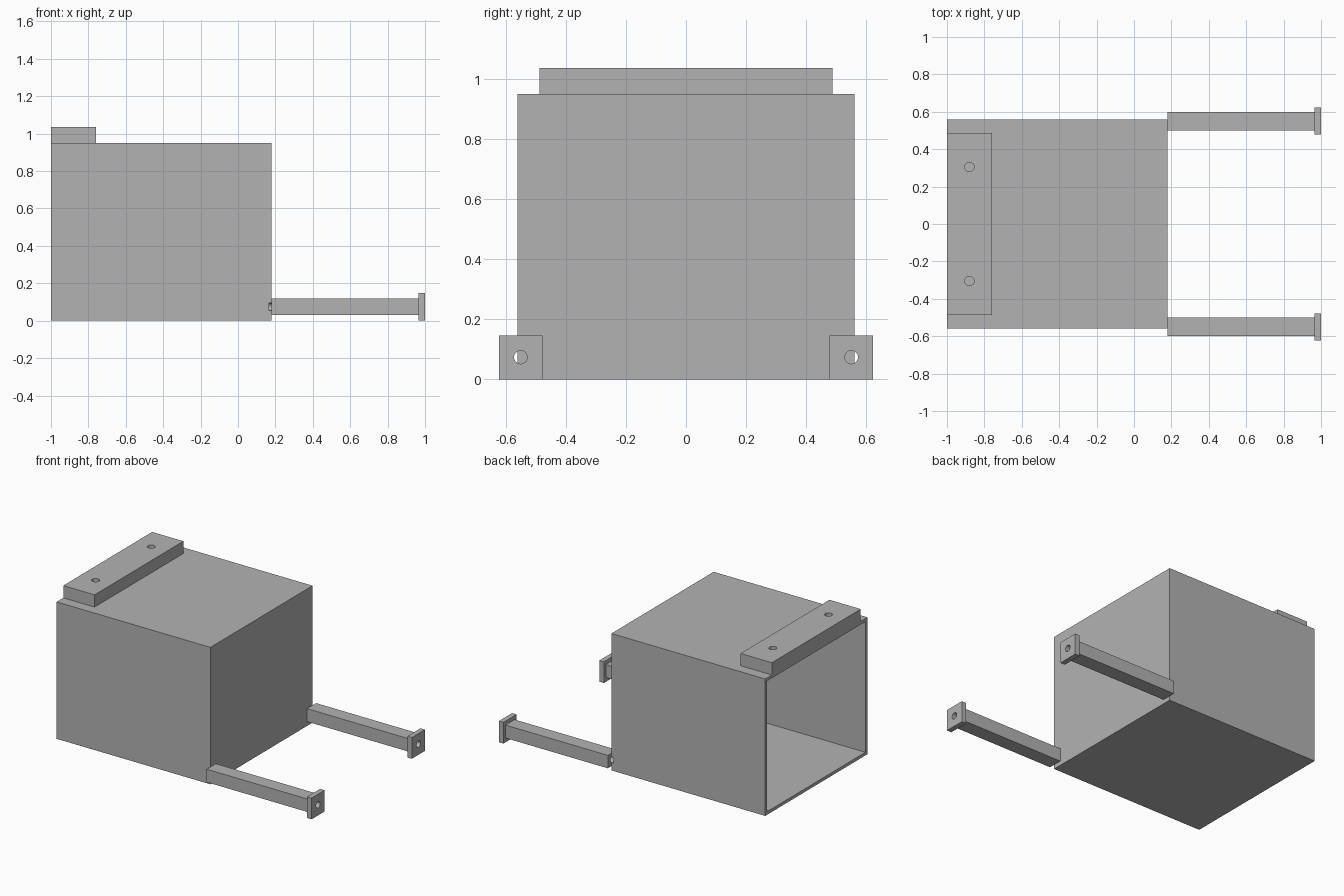
import bpy
import bmesh
from math import radians
from mathutils import Matrix, Vector

if "Cube" in bpy.data.objects:
    bpy.data.objects.remove(bpy.data.objects["Cube"], do_unlink=True)

GREY = (0.45, 0.45, 0.45, 1)
grey = bpy.data.materials.new("plain_grey")
grey.use_nodes = True
grey.diffuse_color = GREY
grey.node_tree.nodes["Principled BSDF"].inputs["Base Color"].default_value = GREY


def add_object(name, bm):
    mesh = bpy.data.meshes.new(name)
    bm.to_mesh(mesh)
    bm.free()
    mesh.materials.append(grey)
    obj = bpy.data.objects.new(name, mesh)
    bpy.context.scene.collection.objects.link(obj)
    return obj


def box(name, low, high):
    low, high = Vector(low), Vector(high)
    bm = bmesh.new()
    place = Matrix.Translation((low + high) / 2) @ Matrix.Diagonal((*(high - low), 1))
    bmesh.ops.create_cube(bm, size=1, matrix=place)
    return add_object(name, bm)


def rod(name, centre, radius, length, along_x=False):
    bm = bmesh.new()
    place = Matrix.Translation(centre)
    if along_x:
        place = place @ Matrix.Rotation(radians(90), 4, "Y")
    bmesh.ops.create_cone(bm, cap_ends=True, segments=32, radius1=radius,
                          radius2=radius, depth=length, matrix=place)
    return add_object(name, bm)


def cut(target, cutter):
    mod = target.modifiers.new("cut", "BOOLEAN")
    mod.operation = "DIFFERENCE"
    mod.solver = "EXACT"
    mod.object = cutter
    cutter.hide_render = True
    cutter.hide_set(True)


# Hollow housing, open at the -x end
WALL = 0.022
housing = box("housing", (-1, -0.56, 0), (0.18, 0.56, 0.95))
cut(housing, box("cavity_cutter", (-1.2, -0.56 + WALL, WALL),
                 (0.18 - WALL, 0.56 - WALL, 0.95 - WALL)))

# Mounting bar on the roof with two screw holes
bar = box("mounting_bar", (-1, -0.487, 0.95), (-0.76, 0.487, 1.035))

for side, label in ((-1, "front"), (1, "back")):
    cut(bar, rod(label + "_screw_cutter", (-0.88, side * 0.305, 1.0), 0.025, 0.12))

    # Arm and end plate, drilled lengthwise; the bore nicks the housing wall
    y = side * 0.55
    arm = box(label + "_arm", (0.18, y - 0.05, 0.03), (0.965, y + 0.05, 0.12))
    plate = box(label + "_end_plate", (0.965, y - 0.072, 0), (1, y + 0.072, 0.147))
    bore = rod(label + "_bore_cutter", (0.615, y, 0.074), 0.022, 0.9, along_x=True)
    for part in (arm, plate, housing):
        cut(part, bore)
